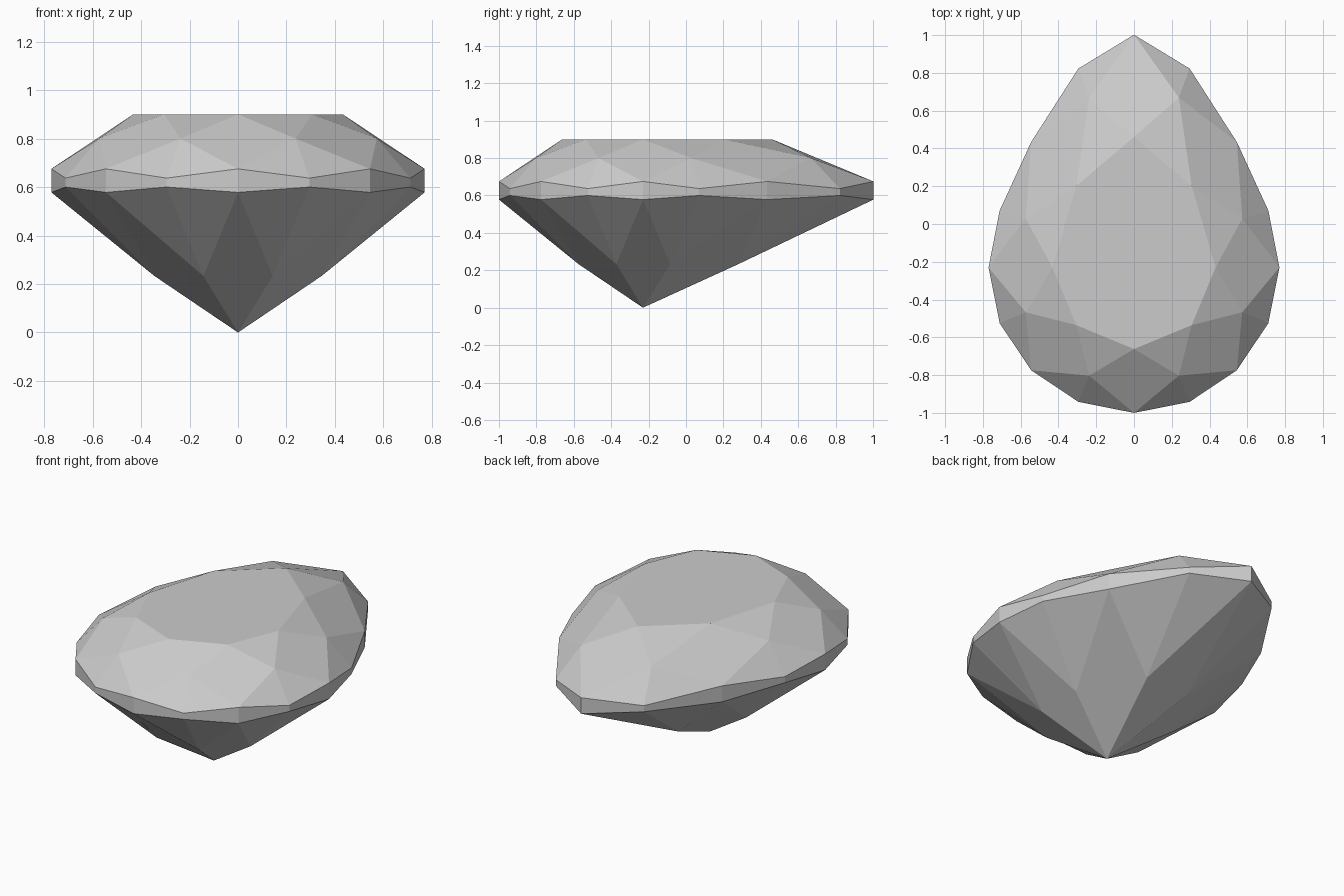
import bpy, bmesh
from math import sin, cos, radians

if "Cube" in bpy.data.objects:
    bpy.data.objects.remove(bpy.data.objects["Cube"])

CY = -0.23  # centre of the round end, where the bottom tip sits
bm = bmesh.new()

# Lengthening of the back half, by step of 22.5 degrees away from the sides
GIRDLE = {0: 1, 1: 1.02, 2: 1.22, 3: 1.48, 4: 1.6}
CROWN = {1: 1.09, 3: 1.57}
TABLE = {0: 1, 2: 1.41, 4: 1.6}


def ring(radius, steps, stretch, z_even, z_odd):
    """Pear-shaped ring of points; step 0 is at the front."""
    verts = {}
    for i in steps:
        a = radians(22.5 * i)
        x, y = radius * sin(a), -radius * cos(a)
        if y > 1e-6:
            k = i - 4 if i <= 8 else 12 - i
            y *= stretch[k]
        verts[i] = bm.verts.new((x, CY + y, z_odd if i % 2 else z_even))
    return verts


even, odd = range(0, 16, 2), range(1, 16, 2)
table = ring(0.432, even, TABLE, 0.9, 0.9)
crown = ring(0.62, odd, CROWN, 0.8, 0.8)
upper = ring(0.77, range(16), GIRDLE, 0.675, 0.637)
lower = ring(0.77, range(16), GIRDLE, 0.578, 0.6)
pavilion = ring(0.373, odd, GIRDLE, 0.233, 0.233)
tip = bm.verts.new((0, CY, 0))

# Flat top
bm.faces.new([table[i] for i in even])

for i in even:
    p, n, n2 = (i - 1) % 16, (i + 1) % 16, (i + 2) % 16
    # Crown: star, kite and upper girdle facets
    bm.faces.new((table[i], crown[n], table[n2]))
    bm.faces.new((table[i], crown[p], upper[i], crown[n]))
    bm.faces.new((crown[n], upper[i], upper[n]))
    bm.faces.new((crown[n], upper[n], upper[n2]))
    # Girdle band
    for a, b in ((i, n), (n, n2)):
        bm.faces.new((upper[a], lower[a], lower[b], upper[b]))
    # Pavilion: long kites and lower girdle facets
    bm.faces.new((tip, pavilion[n], lower[i], pavilion[p]))
    bm.faces.new((pavilion[n], lower[n], lower[i]))
    bm.faces.new((pavilion[n], lower[n2], lower[n]))

bmesh.ops.recalc_face_normals(bm, faces=bm.faces)
mesh = bpy.data.meshes.new("pear_cut_gem")
bm.to_mesh(mesh)
bm.free()
gem = bpy.data.objects.new("pear_cut_gem", mesh)
bpy.context.collection.objects.link(gem)
